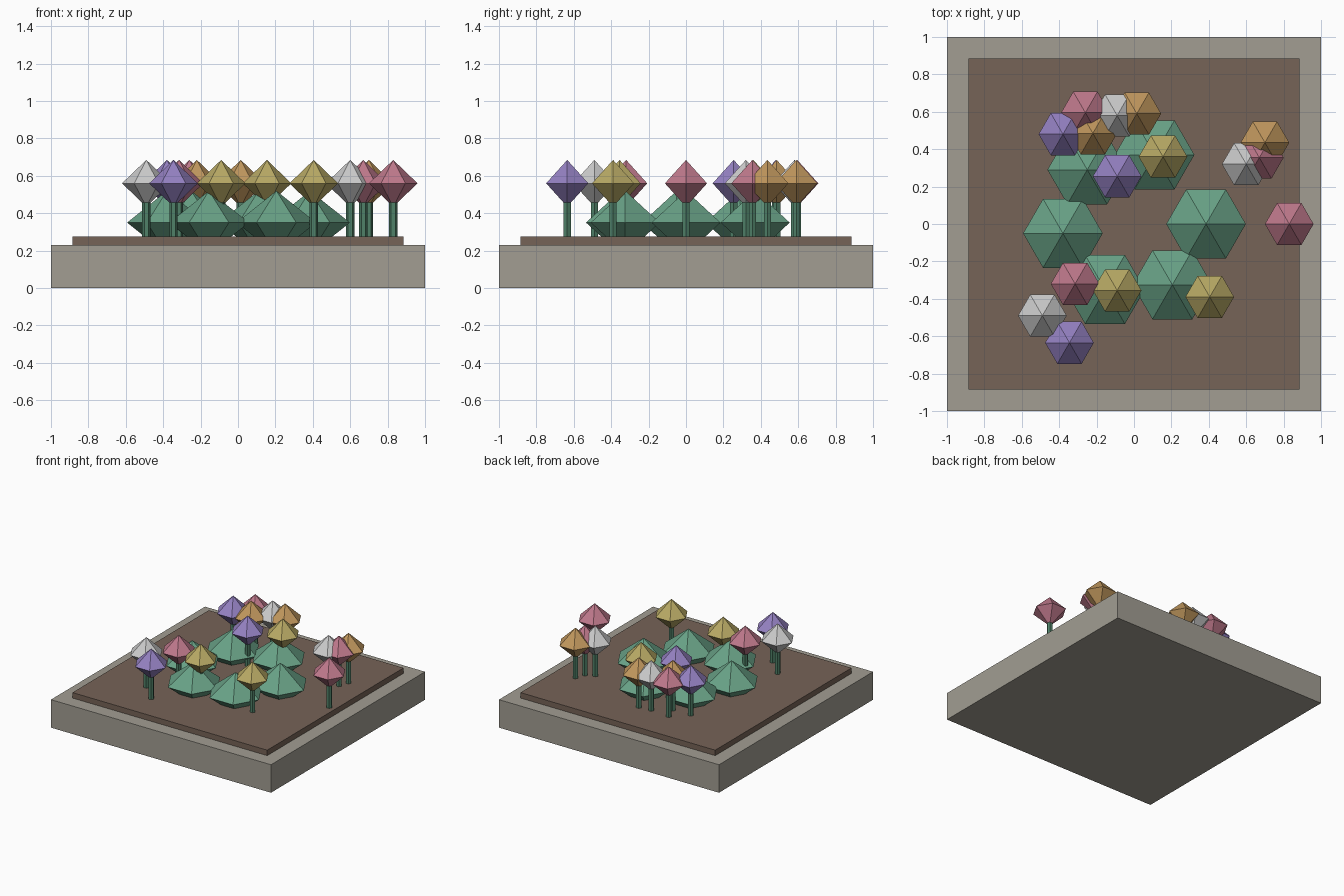
import bpy, bmesh, math

if "Cube" in bpy.data.objects:
    bpy.data.objects.remove(bpy.data.objects["Cube"])


def material(name, rgb):
    m = bpy.data.materials.new(name)
    m.diffuse_color = (*rgb, 1)
    m.use_nodes = True
    m.node_tree.nodes["Principled BSDF"].inputs["Base Color"].default_value = m.diffuse_color
    return m


STONE = material("stone", (0.36, 0.34, 0.29))
SOIL = material("soil", (0.18, 0.125, 0.095))
LEAF = material("leaf", (0.14, 0.36, 0.24))
STEM = material("stem", (0.08, 0.22, 0.14))
PETALS = {
    "pink": material("pink", (0.52, 0.19, 0.26)),
    "purple": material("purple", (0.30, 0.22, 0.54)),
    "white": material("white", (0.56, 0.56, 0.56)),
    "orange": material("orange", (0.53, 0.31, 0.11)),
    "yellow": material("yellow", (0.48, 0.40, 0.13)),
}


def finish(name, bm, mat, loc=(0, 0, 0)):
    bmesh.ops.recalc_face_normals(bm, faces=bm.faces)
    me = bpy.data.meshes.new(name)
    bm.to_mesh(me)
    bm.free()
    me.materials.append(mat)
    ob = bpy.data.objects.new(name, me)
    ob.location = loc
    bpy.context.collection.objects.link(ob)


def slab(name, size, z0, z1, mat):
    bm = bmesh.new()
    bmesh.ops.create_cube(bm, size=1)
    bmesh.ops.scale(bm, vec=(size, size, z1 - z0), verts=bm.verts)
    finish(name, bm, mat, (0, 0, (z0 + z1) / 2))


def hexagon(bm, r, z):
    return [bm.verts.new((r * math.cos(i * math.pi / 3), r * math.sin(i * math.pi / 3), z))
            for i in range(6)]


def gem(name, x, y, z, r, h, mat):
    """Six-sided double pyramid."""
    bm = bmesh.new()
    ring = hexagon(bm, r, 0)
    for tip in (bm.verts.new((0, 0, h)), bm.verts.new((0, 0, -h))):
        for i in range(6):
            bm.faces.new((ring[i], ring[(i + 1) % 6], tip))
    finish(name, bm, mat, (x, y, z))


def stem(name, x, y, z0, z1, r):
    bm = bmesh.new()
    low, top = hexagon(bm, r, z0), hexagon(bm, r, z1)
    for i in range(6):
        j = (i + 1) % 6
        bm.faces.new((low[i], low[j], top[j], top[i]))
    bm.faces.new(low)
    bm.faces.new(top)
    finish(name, bm, STEM, (x, y, 0))


# Planter bed
slab("planter_base", 2.0, 0.0, 0.23, STONE)
slab("soil", 1.77, 0.19, 0.275, SOIL)

# Low leafy bushes
for i, (x, y) in enumerate([(0.385, 0), (0.11, 0.37), (-0.25, 0.29),
                            (-0.38, -0.05), (-0.155, -0.35), (0.205, -0.325)]):
    gem(f"bush_{i + 1}", x, y, 0.35, 0.213, 0.17, LEAF)

# Flowers on stems
FLOWERS = [
    ("pink", 0.83, 0), ("pink", 0.67, 0.355), ("orange", 0.70, 0.435), ("white", 0.60, 0.32),
    ("yellow", 0.155, 0.36), ("orange", 0.015, 0.59), ("white", -0.09, 0.58),
    ("purple", -0.09, 0.255), ("orange", -0.22, 0.485), ("pink", -0.26, 0.595),
    ("purple", -0.38, 0.48), ("pink", -0.315, -0.32), ("white", -0.49, -0.49),
    ("purple", -0.345, -0.635), ("yellow", -0.09, -0.355), ("yellow", 0.405, -0.39),
]
for i, (colour, x, y) in enumerate(FLOWERS):
    stem(f"flower_stem_{i + 1}", x, y, 0.25, 0.52, 0.022)
    gem(f"flower_head_{i + 1}", x, y, 0.56, 0.13, 0.125, PETALS[colour])
